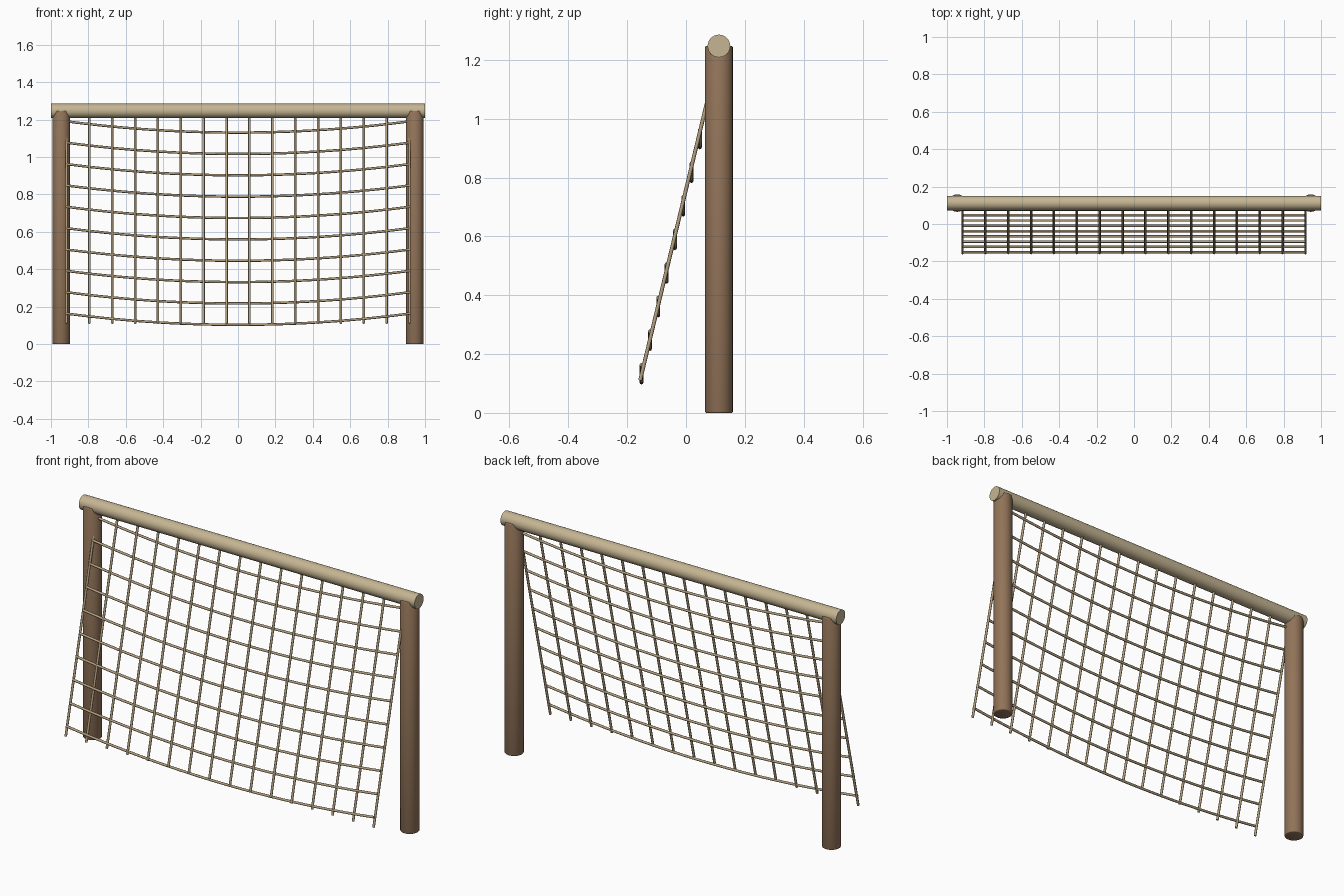
import bpy
import bmesh
import math
from mathutils import Vector

cube = bpy.data.objects.get("Cube")
if cube:
    bpy.data.objects.remove(cube, do_unlink=True)


def material(name, color):
    mat = bpy.data.materials.new(name)
    mat.diffuse_color = color
    mat.use_nodes = True
    bsdf = next(n for n in mat.node_tree.nodes if n.type == "BSDF_PRINCIPLED")
    bsdf.inputs["Base Color"].default_value = color
    return mat


brown = material("brown_wood", (0.29, 0.175, 0.10, 1))
pale = material("pale_wood", (0.56, 0.46, 0.29, 1))
rope = material("tan_rope", (0.46, 0.36, 0.22, 1))


def tube(name, points, radius, sides, mat, bevel=0.0):
    """Sweep a round section along points and cap both ends."""
    points = [Vector(p) for p in points]
    bm = bmesh.new()
    rings = []
    for i, p in enumerate(points):
        ahead = points[min(i + 1, len(points) - 1)]
        behind = points[max(i - 1, 0)]
        along = (ahead - behind).normalized()
        ref = Vector((0, 1, 0))
        u = (ref - along * ref.dot(along)).normalized()
        v = along.cross(u)
        angles = [2 * math.pi * k / sides for k in range(sides)]
        rings.append([bm.verts.new(p + radius * (u * math.cos(a) + v * math.sin(a)))
                      for a in angles])
    for a, b in zip(rings, rings[1:]):
        for k in range(sides):
            n = (k + 1) % sides
            bm.faces.new((a[k], a[n], b[n], b[k]))
    caps = [bm.faces.new(rings[0][::-1]), bm.faces.new(rings[-1])]
    if bevel:
        rim = [e for f in caps for e in f.edges]
        bmesh.ops.bevel(bm, geom=rim, offset=bevel, segments=2,
                        affect="EDGES", profile=0.5)
    bmesh.ops.recalc_face_normals(bm, faces=bm.faces)
    mesh = bpy.data.meshes.new(name)
    bm.to_mesh(mesh)
    bm.free()
    mesh.materials.append(mat)
    obj = bpy.data.objects.new(name, mesh)
    bpy.context.collection.objects.link(obj)
    bpy.ops.object.select_all(action="DESELECT")
    obj.select_set(True)
    bpy.context.view_layer.objects.active = obj
    bpy.ops.object.shade_smooth_by_angle(angle=math.radians(50))
    return obj


# Frame: two posts and a crossbeam
FRAME_Y, BEAM_Z = 0.112, 1.247
for side, x in (("left", 0.945), ("right", -0.945)):
    tube(side + "_post", [(x, FRAME_Y, 0), (x, FRAME_Y, BEAM_Z)], 0.047, 32, brown, 0.004)
tube("crossbeam", [(-1, FRAME_Y, BEAM_Z), (1, FRAME_Y, BEAM_Z)], 0.0385, 32, pale)

# Net: straight slanted ropes hung from the beam
HALF, COLUMNS, ROWS = 0.917, 16, 10
ROPE = 0.0065
BOTTOM, TOP = Vector((0, -0.156, 0.11)), Vector((0, FRAME_Y, 1.225))
for i in range(COLUMNS):
    shift = Vector((-HALF + 2 * HALF * i / (COLUMNS - 1), 0, 0))
    tube(f"hanging_rope_{i + 1}", [BOTTOM + shift, TOP + shift], ROPE, 8, rope)

# Net: sagging cross ropes
SAG, STEPS = 0.06, 30
for row in range(ROWS):
    y = -0.151 + 0.0283 * row
    z = 0.103 + 0.1142 * row
    path = []
    for k in range(STEPS + 1):
        t = 2 * k / STEPS - 1
        path.append((HALF * t, y, z + SAG * t * t))
    tube(f"cross_rope_{row + 1}", path, ROPE, 8, rope)
